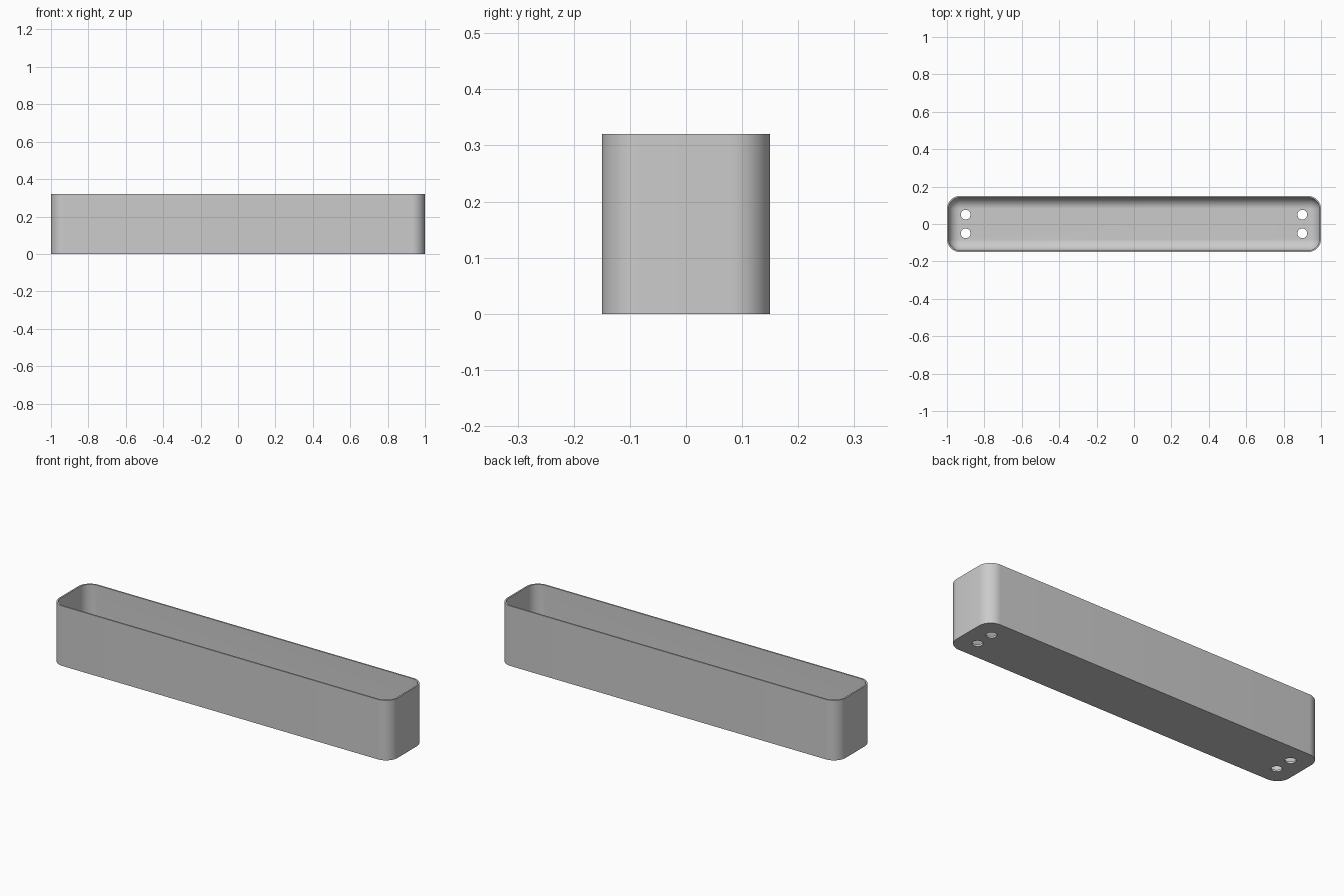
import bpy, bmesh
from math import sin, cos, pi

cube = bpy.data.objects.get("Cube")
if cube:
    bpy.data.objects.remove(cube, do_unlink=True)

LENGTH, DEPTH, HEIGHT = 2.0, 0.30, 0.32
CORNER, WALL, FLOOR, FILLET = 0.07, 0.008, 0.01, 0.06
STEPS = 14

grey = bpy.data.materials.new("light grey")
grey.use_nodes = True
colour = (0.6, 0.6, 0.6, 1)
grey.diffuse_color = colour
grey.node_tree.nodes["Principled BSDF"].inputs["Base Color"].default_value = colour


def ring(bm, inset, z):
    """Rounded rectangle of vertices, inset from the outer wall."""
    r = CORNER - inset
    cx, cy = LENGTH / 2 - CORNER, DEPTH / 2 - CORNER
    verts = []
    for q, (sx, sy) in enumerate([(1, 1), (-1, 1), (-1, -1), (1, -1)]):
        for i in range(STEPS + 1):
            a = (q + i / STEPS) * pi / 2
            verts.append(bm.verts.new((sx * cx + r * cos(a), sy * cy + r * sin(a), z)))
    return verts


# Trough: outer wall, rim, inner wall, filleted inside bottom
profile = [(0, 0), (0, HEIGHT), (WALL, HEIGHT)]
for i in range(STEPS + 1):
    a = i / STEPS * pi / 2
    profile.append((WALL + FILLET * (1 - cos(a)), FLOOR + FILLET * (1 - sin(a))))

bm = bmesh.new()
rings = [ring(bm, inset, z) for inset, z in profile]
for low, high in zip(rings, rings[1:]):
    n = len(low)
    for i in range(n):
        j = (i + 1) % n
        bm.faces.new((low[i], low[j], high[j], high[i]))
bm.faces.new(rings[0][::-1])
bm.faces.new(rings[-1])
bmesh.ops.recalc_face_normals(bm, faces=bm.faces)
mesh = bpy.data.meshes.new("planter_trough")
bm.to_mesh(mesh)
bm.free()
mesh.materials.append(grey)
trough = bpy.data.objects.new("planter_trough", mesh)
bpy.context.collection.objects.link(trough)
bpy.context.view_layer.objects.active = trough

# Drain holes: a pair near each end
for x in (-0.9, 0.9):
    for y in (-0.05, 0.05):
        bpy.ops.mesh.primitive_cylinder_add(vertices=32, radius=0.026, depth=0.1, location=(x, y, 0))
        cutter = bpy.context.object
        cutter.name = "drain_hole_cutter"
        cutter.hide_render = True
        cutter.data.materials.append(grey)
        bpy.context.view_layer.objects.active = trough
        cut = trough.modifiers.new("drain_hole", "BOOLEAN")
        cut.operation = "DIFFERENCE"
        cut.solver = "EXACT"
        cut.object = cutter
        bpy.ops.object.modifier_apply(modifier=cut.name)
        bpy.data.objects.remove(cutter, do_unlink=True)

# Smooth corners, crisp rim and base
bpy.ops.object.select_all(action="DESELECT")
trough.select_set(True)
bpy.context.view_layer.objects.active = trough
bpy.ops.object.shade_smooth_by_angle(angle=pi / 6)
